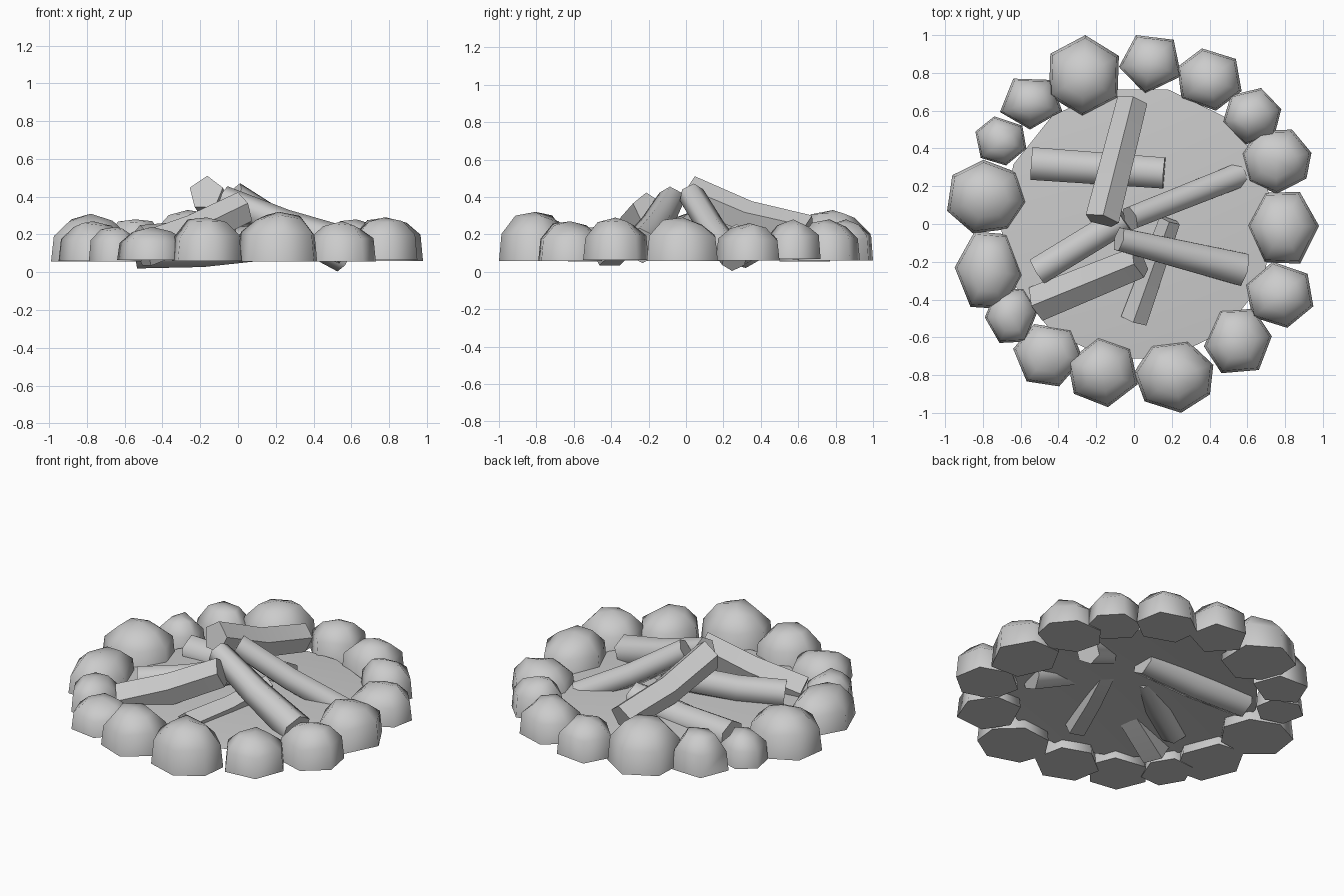
import bpy, bmesh, math, random
from mathutils import Vector

random.seed(4)
cube = bpy.data.objects.get("Cube")
if cube:
    bpy.data.objects.remove(cube, do_unlink=True)

grey = bpy.data.materials.new("stone_grey")
grey.use_nodes = True
colour = (0.6, 0.6, 0.6, 1)
grey.diffuse_color = colour
grey.node_tree.nodes["Principled BSDF"].inputs["Base Color"].default_value = colour


def finish(bm, name, angle):
    """Turn a bmesh into a smooth object that keeps its hard edges."""
    bmesh.ops.recalc_face_normals(bm, faces=bm.faces)
    mesh = bpy.data.meshes.new(name)
    bm.to_mesh(mesh)
    bm.free()
    mesh.materials.append(grey)
    ob = bpy.data.objects.new(name, mesh)
    bpy.context.collection.objects.link(ob)
    bpy.ops.object.select_all(action='DESELECT')
    ob.select_set(True)
    bpy.context.view_layer.objects.active = ob
    bpy.ops.object.shade_smooth_by_angle(angle=math.radians(angle))


def bridge(bm, low, high):
    for i in range(len(low)):
        j = (i + 1) % len(low)
        bm.faces.new((low[i], low[j], high[j], high[i]))


def stone(name, x0, x1, y0, y1, top, sides, turn):
    """Many-sided boulder with steep sides and a low peak, fitted to a box."""
    ring = []
    for i in range(sides):
        a = math.radians(turn) + math.tau * (i + random.uniform(-.06, .06)) / sides
        ring.append((math.cos(a), math.sin(a)))
    xs, ys = zip(*ring)
    base = [Vector((x0 + (x1 - x0) * (x - min(xs)) / (max(xs) - min(xs)),
                    y0 + (y1 - y0) * (y - min(ys)) / (max(ys) - min(ys)), 0))
            for x, y in ring]
    centre = sum(base, Vector()) / sides
    bottom = random.uniform(.056, .068)
    bm = bmesh.new()
    rings = []
    for size, part in ((1, 0), (.93, .56), (.55, .88)):
        z = bottom + (top - bottom) * part
        rings.append([bm.verts.new(centre + (p - centre) * size
                      + Vector((0, 0, z + random.uniform(-.02, .02) * part)))
                      for p in base])
    bridge(bm, rings[0], rings[1])
    bridge(bm, rings[1], rings[2])
    bm.faces.new(rings[0])
    peak = bm.verts.new(centre + Vector((0, 0, top)))
    for i in range(sides):
        bm.faces.new((rings[2][i], rings[2][(i + 1) % sides], peak))
    finish(bm, name, 75)


def log(name, start, end, r0, r1, sides=6, bend=.015):
    """Straight-cut branch, one ridge upward, slightly bent in the middle."""
    start, end = Vector(start), Vector(end)
    axis = (end - start).normalized()
    side = axis.cross(Vector((0, 0, 1))).normalized()
    up = side.cross(axis)
    bm = bmesh.new()
    rings = []
    for t in (0, .5, 1):
        middle = start.lerp(end, t) + up * (-bend if t == .5 else 0)
        r = r0 + (r1 - r0) * t
        rings.append([])
        for i in range(sides):
            a = math.pi / 2 + math.tau * i / sides
            rings[-1].append(bm.verts.new(
                middle + (side * math.cos(a) + up * math.sin(a)) * r))
    bridge(bm, rings[0], rings[1])
    bridge(bm, rings[1], rings[2])
    bm.faces.new(rings[0])
    bm.faces.new(rings[2])
    finish(bm, name, 66)


# Ring of boulders: x range, y range, peak height, sides, turn in degrees
boulders = [
    (-.45, -.08, .57, 1, .33, 6, 90), (-.08, .25, .69, 1, .28, 5, -98),
    (.23, .57, .6, .93, .28, 6, 100), (.47, .78, .42, .72, .28, 6, 15),
    (.57, .94, .16, .5, .26, 7, 15), (.6, .98, -.21, .17, .29, 6, 0),
    (.59, .95, -.55, -.2, .29, 6, 40), (.37, .73, -.79, -.45, .27, 6, 5),
    (0, .42, -1, -.62, .32, 7, 20), (-.35, .02, -.97, -.6, .29, 6, 40),
    (-.64, -.27, -.86, -.53, .24, 6, 50), (-.79, -.51, -.63, -.34, .24, 6, 5),
    (-.95, -.59, -.45, -.04, .27, 6, -5), (-.99, -.57, -.05, .34, .31, 7, 95),
    (-.84, -.57, .31, .57, .25, 6, 40), (-.71, -.38, .5, .77, .28, 5, -90),
]
for n, box in enumerate(boulders):
    stone(f"ring_stone_{n + 1}", *box)

# Low mound of earth inside the ring
bm = bmesh.new()
hub = bm.verts.new((.02, 0, .17))
rim = [bm.verts.new((.02 + .73 * math.cos(math.tau * i / 14),
                     .73 * math.sin(math.tau * i / 14), .11)) for i in range(14)]
for i in range(14):
    bm.faces.new((hub, rim[i], rim[(i + 1) % 14]))
finish(bm, "ground_disc", 60)

# Stacked firewood, each from its raised end to its low end
log("top_log", (-.17, .02, .42), (-.01, .65, .22), .095, .085, 5, .03)
log("left_back_log", (-.02, .03, .41), (.56, .26, .07), .07, .075)
log("left_front_log", (-.08, -.08, .39), (.57, -.24, .14), .07, .1)
log("right_log", (-.05, .03, .235), (-.51, -.25, .165), .085, .085)
log("right_front_log", (.03, -.2, .34), (-.51, -.42, .11), .09, .1, 5)
log("front_log", (.19, .02, .22), (0, -.51, .125), .06, .075, 5)
log("back_log", (.16, .27, .16), (-.54, .32, .12), .095, .1)
